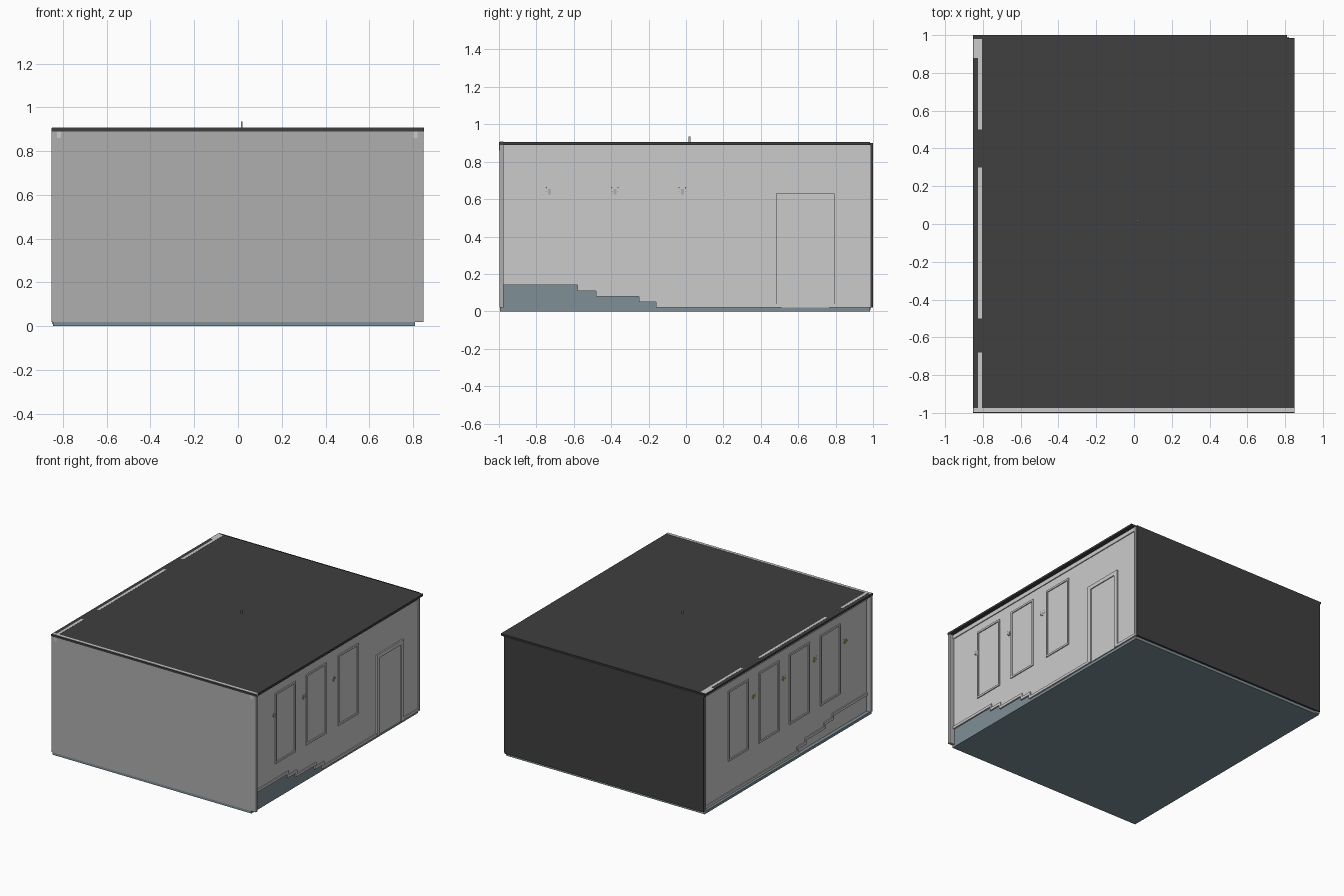
import bpy, bmesh, math

if "Cube" in bpy.data.objects:
    bpy.data.objects.remove(bpy.data.objects["Cube"])

def mat(name, c):
    m = bpy.data.materials.new(name)
    m.diffuse_color = (*c, 1)
    m.use_nodes = True
    m.node_tree.nodes["Principled BSDF"].inputs["Base Color"].default_value = m.diffuse_color
    return m

DARK = mat("dark_grey", (0.05, 0.05, 0.05))
WALL = mat("pale_wall", (0.60, 0.63, 0.63))
FLOOR = mat("blue_grey_carpet", (0.21, 0.28, 0.31))
FRONT = mat("mid_grey", (0.43, 0.43, 0.43))
BRASS = mat("brass", (0.55, 0.45, 0.15))

def finish(bm, name, m):
    bmesh.ops.recalc_face_normals(bm, faces=bm.faces)
    me = bpy.data.meshes.new(name)
    bm.to_mesh(me)
    bm.free()
    ob = bpy.data.objects.new(name, me)
    bpy.context.collection.objects.link(ob)
    if m:
        me.materials.append(m)
    return ob

def add_box(bm, x, y, z):
    g = bmesh.ops.create_cube(bm, size=1)
    for v in g["verts"]:
        for i, r in enumerate((x, y, z)):
            v.co[i] = (r[0] + r[1]) / 2 + v.co[i] * (r[1] - r[0])

def boxes(name, m, *ranges):
    bm = bmesh.new()
    for r in ranges:
        add_box(bm, *r)
    return finish(bm, name, m)

def slab_x(name, m, pts, x0, x1):
    """Extrude a (y, z) outline from x0 to x1."""
    bm = bmesh.new()
    f = bm.faces.new([bm.verts.new((x0, y, z)) for y, z in pts])
    g = bmesh.ops.extrude_face_region(bm, geom=[f])
    vs = [e for e in g["geom"] if isinstance(e, bmesh.types.BMVert)]
    bmesh.ops.translate(bm, verts=vs, vec=(x1 - x0, 0, 0))
    return finish(bm, name, m)

# Floor: (y start, y end, height) for seating tiers and the side steps
tiers = [(-0.98, -0.58, 0.14), (-0.58, -0.25, 0.08), (-0.25, 0.985, 0.02)]
levels = [(-0.98, -0.58, 0.14), (-0.58, -0.48, 0.11), (-0.48, -0.25, 0.08),
          (-0.25, -0.16, 0.05), (-0.16, 0.985, 0.02)]

def outline(lv, base):
    pts = [(lv[0][0], base)]
    for a, b, h in lv:
        pts += [(a, h), (b, h)]
    return pts + [(lv[-1][1], base)]

slab_x("tiered_floor", FLOOR, outline(tiers, 0.0), -0.66, 0.66)
slab_x("right_aisle_steps", FLOOR, outline(levels, 0.0), 0.66, 0.808)
slab_x("left_aisle_steps", FLOOR, outline(levels, 0.0), -0.815, -0.66)
boxes("floor_edge", FLOOR, ((-0.845, -0.815), (-0.98, 0.985), (0, 0.02)),
      ((-0.845, 0.808), (-0.995, -0.98), (0, 0.02)))

# Side walls: lower edge follows the steps on the right
right_pts = outline(levels, 0.89)[1:-1] + [(0.985, 0.89), (-0.98, 0.89)]
slab_x("right_wall", WALL, right_pts, 0.808, 0.812)
slab_x("left_wall", WALL, [(-0.98, 0.02), (0.985, 0.02), (0.985, 0.89), (-0.98, 0.89)],
       -0.819, -0.815)

# End walls and ceiling
boxes("front_wall", FRONT, ((-0.853, 0.847), (-0.998, -0.976), (0.02, 0.89)))
boxes("back_wall", DARK, ((-0.847, 0.81), (0.982, 1.0), (0.02, 0.885)))
boxes("back_corner_trim", WALL, ((-0.85, -0.815), (0.975, 0.99), (0.01, 0.89)),
      ((0.80, 0.82), (0.975, 0.99), (0.02, 0.89)))
boxes("ceiling", DARK, ((-0.853, 0.85), (-1.0, 0.985), (0.89, 0.905)))
boxes("ceiling_back_edge", DARK, ((-0.853, 0.81), (0.985, 1.0), (0.885, 0.90)))
boxes("front_ceiling_strip", WALL, ((-0.85, 0.85), (-0.995, -0.975), (0.89, 0.907)))
boxes("left_ceiling_strip", WALL, ((-0.825, -0.805), (-0.5, 0.3), (0.89, 0.906)),
      ((-0.825, -0.805), (0.5, 0.98), (0.89, 0.906)),
      ((-0.825, -0.805), (-0.98, -0.68), (0.89, 0.906)),
      ((-0.85, -0.82), (0.88, 0.98), (0.89, 0.906)))

T = 0.009   # trim pokes this far through each wall
for side, cx in (("right", 0.81), ("left", -0.817)):
    X = (cx - T, cx + T)
    # Crown moulding
    boxes(side + "_crown_moulding", WALL, (X, (-1.0, 0.985), (0.86, 0.89)))
    # Baseboard stepping with the floor (interrupted by the door on the right)
    parts = []
    for i, (a, b, h) in enumerate(levels):
        if i == 4 and side == "right":
            parts += [(X, (a, 0.48), (h, h + 0.02)), (X, (0.79, b), (h, h + 0.02))]
        else:
            parts.append((X, (a, b), (h, h + 0.02)))
        if i < 4:
            parts.append((X, (b, b + 0.015), (levels[i + 1][2], h + 0.02)))
    boxes(side + "_baseboard", WALL, *parts)
    # Panel frames
    for n, c in enumerate((-0.60, -0.235, 0.145) if side == "right"
                          else (-0.54, -0.175, 0.19, 0.55)):
        a, b, lo, hi, w = c - 0.12, c + 0.12, 0.27, 0.80, 0.014
        boxes(f"{side}_panel_frame_{n}", WALL,
              (X, (a, a + w), (lo, hi)), (X, (b - w, b), (lo, hi)),
              (X, (a, b), (lo, lo + w)), (X, (a, b), (hi - w, hi)))
    # Wall sconces: arms, cups and candle bulbs
    s = -1 if side == "right" else 1
    for n, y in enumerate((-0.73, -0.38, -0.02) if side == "right"
                          else (-0.72, -0.36, 0.01, 0.365)):
        bm = bmesh.new()
        add_box(bm, (cx - 0.006, cx + 0.006), (y - 0.008, y + 0.008), (0.625, 0.655))
        for dy in (-0.017, 0.017):
            add_box(bm, sorted((cx - s * 0.006, cx + s * 0.03)),
                    (y + dy - 0.003, y + dy + 0.003), (0.637, 0.643))
            g = bmesh.ops.create_cone(bm, cap_ends=True, segments=8, radius1=0.004,
                                      radius2=0.009, depth=0.025)
            bmesh.ops.translate(bm, verts=g["verts"], vec=(cx + s * 0.005, y + dy, 0.652))
        finish(bm, f"{side}_sconce_{n}", BRASS if side == "left" else FRONT)

# Door with frame in the right wall
D = (0.81 - T - 0.003, 0.81 + T + 0.003)
boxes("door_frame", WALL, (D, (0.48, 0.51), (0.02, 0.63)),
      (D, (0.765, 0.795), (0.02, 0.63)), (D, (0.48, 0.795), (0.60, 0.63)))
boxes("door", WALL, ((0.805, 0.815), (0.51, 0.765), (0.02, 0.60)))

# Ceiling pole with a hanging unit
boxes("ceiling_pole", FRONT, ((0.013, 0.021), (0.013, 0.023), (0.80, 0.935)))
boxes("hanging_unit", FRONT, ((-0.03, 0.065), (-0.03, 0.065), (0.77, 0.80)))
